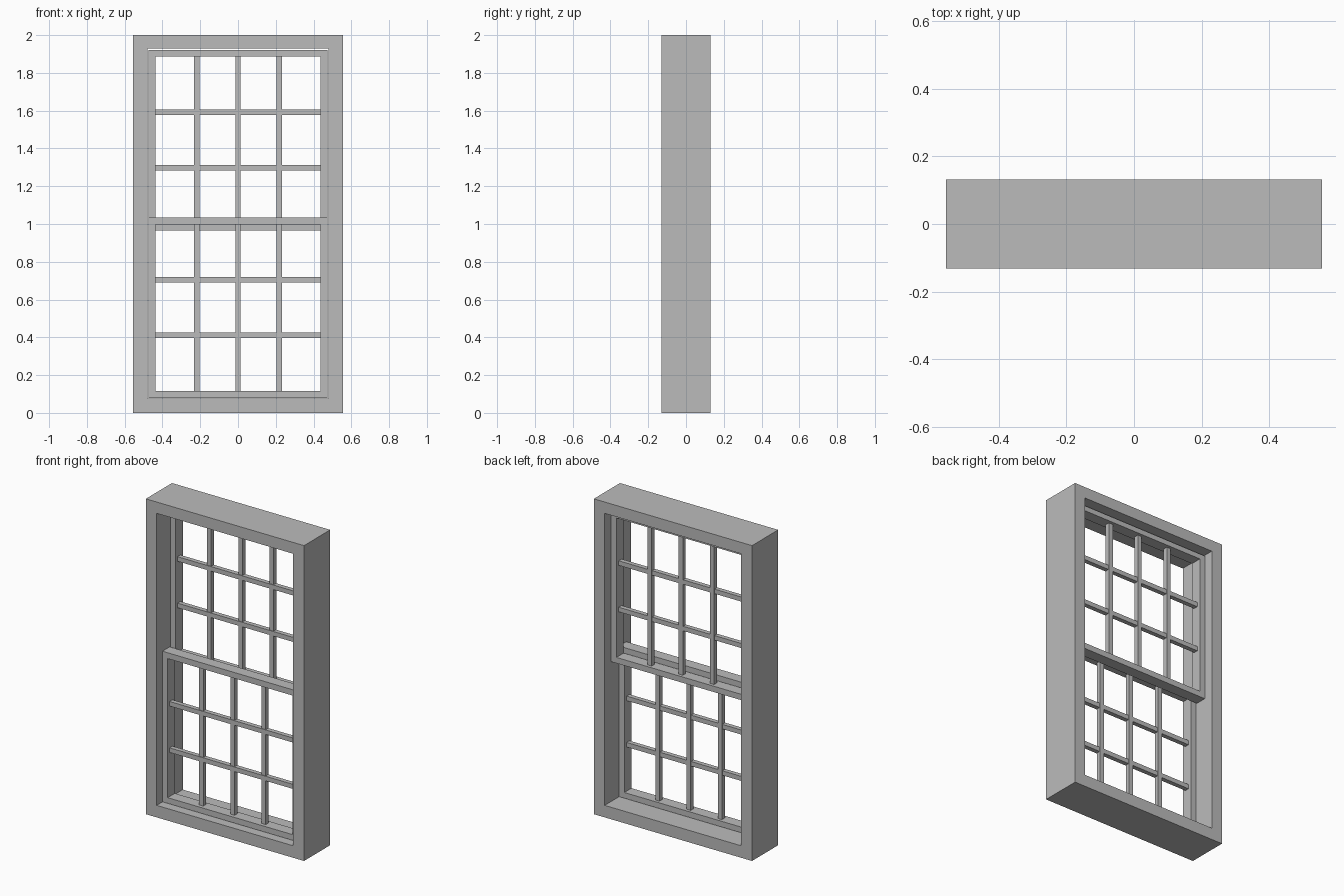
import bpy

if "Cube" in bpy.data.objects:
    bpy.data.objects.remove(bpy.data.objects["Cube"])

# One plain grey for the whole window
grey = bpy.data.materials.new("plain grey")
grey.diffuse_color = (0.5, 0.5, 0.5, 1)
grey.use_nodes = True
grey.node_tree.nodes["Principled BSDF"].inputs["Base Color"].default_value = grey.diffuse_color


def mesh_object(name, verts, faces):
    me = bpy.data.meshes.new(name)
    me.from_pydata(verts, [], faces)
    me.materials.append(grey)
    ob = bpy.data.objects.new(name, me)
    bpy.context.collection.objects.link(ob)
    return ob


def rect(x, z0, z1, y):
    return [(-x, y, z0), (x, y, z0), (x, y, z1), (-x, y, z1)]


def ring(name, outer, inner, y0, y1):
    """Rectangular frame; outer and inner are (half width, bottom, top)."""
    verts = rect(*outer, y0) + rect(*inner, y0) + rect(*outer, y1) + rect(*inner, y1)
    faces = []
    for i in range(4):
        j = (i + 1) % 4
        faces += [(i, j, 4 + j, 4 + i),                # front
                  (8 + j, 8 + i, 12 + i, 12 + j),      # back
                  (j, i, 8 + i, 8 + j),                # outside
                  (4 + i, 4 + j, 12 + j, 12 + i)]      # inside
    return mesh_object(name, verts, faces)


def bar(name, x0, x1, y0, y1, z0, z1):
    verts = [(x, y, z) for x in (x0, x1) for y in (y0, y1) for z in (z0, z1)]
    faces = [(0, 1, 3, 2), (4, 6, 7, 5), (0, 4, 5, 1),
             (2, 3, 7, 6), (0, 2, 6, 4), (1, 5, 7, 3)]
    return mesh_object(name, verts, faces)


def sash(name, z0, z1, iz0, iz1, yc):
    """Sliding sash with a 4 x 3 grid of glazing bars."""
    w, iw, half, b = 0.475, 0.438, 0.036, 0.0145
    ring(name + "_frame", (w, z0, z1), (iw, iz0, iz1), yc - half, yc + half)
    for i in range(1, 4):
        x = -iw + 2 * iw * i / 4
        bar(f"{name}_vertical_bar_{i}", x - b, x + b,
            yc + 0.002 - b, yc + 0.002 + b, iz0, iz1)
    for i in range(1, 3):
        z = iz0 + (iz1 - iz0) * i / 3
        bar(f"{name}_horizontal_bar_{i}", -iw, iw,
            yc - 0.002 - b, yc - 0.002 + b, z - b, z + b)


# Outer box frame
ring("outer_frame", (0.555, 0, 2), (0.479, 0.076, 1.928), -0.131, 0.131)
# Lower sash in front, upper sash behind
sash("lower_sash", 0.08, 1.035, 0.116, 0.998, -0.043)
sash("upper_sash", 0.966, 1.92, 1.003, 1.887, 0.036)
